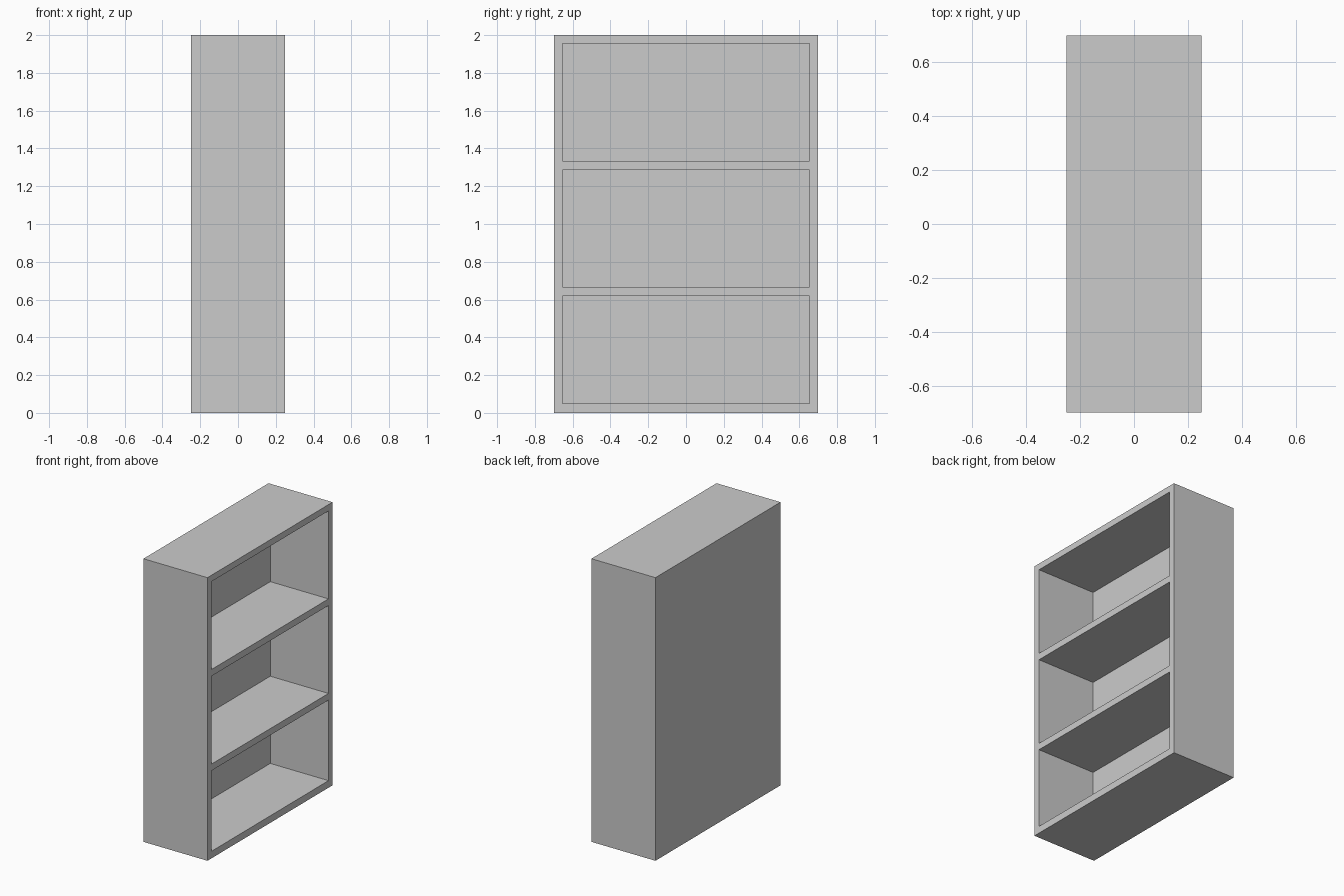
import bpy

if "Cube" in bpy.data.objects:
    bpy.data.objects.remove(bpy.data.objects["Cube"])

W, D, H = 0.698, 0.25, 2.0     # half width (y), half depth (x), height
T = 0.045                      # board thickness
BAYS = [(0.05, 0.619), (0.666, 1.287), (1.334, 1.955)]


def box(name, x, y, z):
    """Box from (min, max) ranges."""
    bpy.ops.mesh.primitive_cube_add(size=1, location=[sum(r) / 2 for r in (x, y, z)])
    ob = bpy.context.object
    ob.name = name
    ob.scale = [r[1] - r[0] for r in (x, y, z)]
    bpy.ops.object.transform_apply(location=True, rotation=False, scale=True)
    return ob


# Bookcase body: one solid block, open towards +x
case = box("bookcase_body", (-D, D), (-W, W), (0, H))

# Hollow out each bay, leaving sides, shelves and a closed back panel
for i, z in enumerate(BAYS):
    cutter = box(f"bay_cutter_{i + 1}", (-D + T, D + 0.1), (-W + T, W - T), z)
    cutter.hide_render = True
    mod = case.modifiers.new(f"bay_{i + 1}", 'BOOLEAN')
    mod.operation = 'DIFFERENCE'
    mod.solver = 'EXACT'
    mod.object = cutter

# Bake the cuts, then remove the cutters
bpy.ops.object.select_all(action='DESELECT')
bpy.context.view_layer.objects.active = case
case.select_set(True)
for mod in list(case.modifiers):
    cutter = mod.object
    bpy.ops.object.modifier_apply(modifier=mod.name)
    bpy.data.objects.remove(cutter, do_unlink=True)
